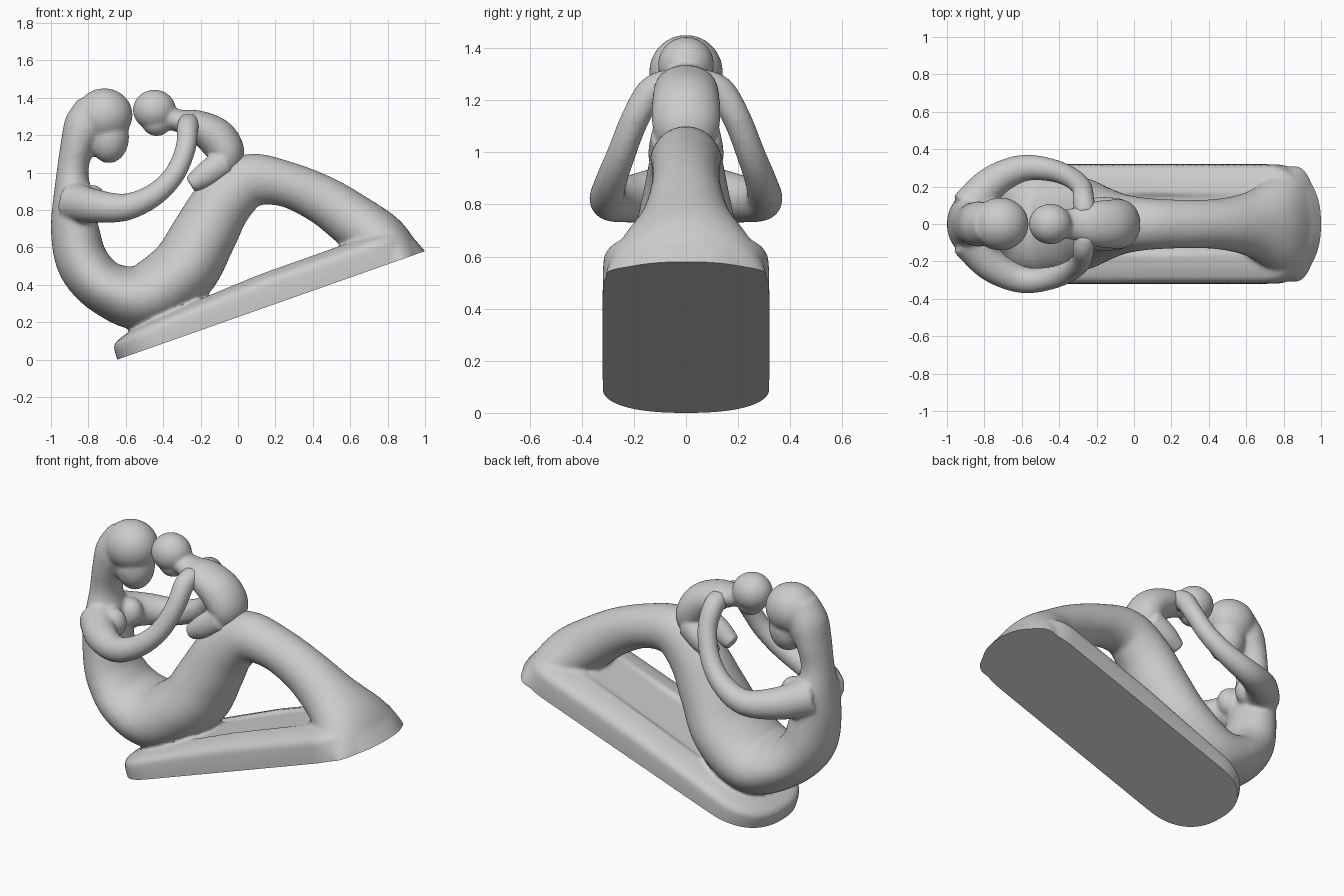
import bpy, bmesh, math
from mathutils import Vector, Matrix

if "Cube" in bpy.data.objects:
    bpy.data.objects.remove(bpy.data.objects["Cube"])

SLOPE = math.atan2(0.58, 1.645)
ORIGIN = Vector((-0.645, 0, 0))
U = Vector((math.cos(SLOPE), 0, math.sin(SLOPE)))     # along the tilted base
N = Vector((-math.sin(SLOPE), 0, math.cos(SLOPE)))    # out of the tilted base


def skin(bm, rings):
    """Bridge equal rings of points into a closed tube."""
    vs = [[bm.verts.new(p) for p in r] for r in rings]
    n = len(vs[0])
    for r0, r1 in zip(vs, vs[1:]):
        for i in range(n):
            bm.faces.new((r0[i], r0[(i + 1) % n], r1[(i + 1) % n], r1[i]))
    bm.faces.new(vs[0][::-1])
    bm.faces.new(vs[-1])


def spline(stations, steps=6):
    """Catmull-Rom through tuples of any length."""
    s = [Vector(p) for p in stations]
    s = [2 * s[0] - s[1]] + s + [2 * s[-1] - s[-2]]
    out = []
    for i in range(1, len(s) - 2):
        a, b, c, d = s[i - 1:i + 3]
        for k in range(steps):
            t = k / steps
            out.append(0.5 * (2 * b + (c - a) * t + (2 * a - 5 * b + 4 * c - d) * t * t
                              + (3 * b - a - 3 * c + d) * t ** 3))
    return out + [s[-2]]


def loft(bm, stations, ref=(0, 1, 0), n=28):
    """Stations are (x, y, z, in-plane radius, sideways radius)."""
    pts = spline(stations)
    pos = [Vector(p[:3]) for p in pts]
    rings = []
    for i, p in enumerate(pts):
        t = (pos[min(i + 1, len(pos) - 1)] - pos[max(i - 1, 0)]).normalized()
        r = Vector(ref)
        side = (r - t * r.dot(t)).normalized()
        up = side.cross(t)
        rings.append([pos[i] + up * p[3] * math.cos(a) + side * p[4] * math.sin(a)
                      for a in (2 * math.pi * k / n for k in range(n))])
    skin(bm, rings)


def ball(bm, centre, radii):
    m = Matrix.Translation(centre) @ Matrix.Diagonal((*radii, 1))
    bmesh.ops.create_uvsphere(bm, u_segments=32, v_segments=20, radius=1, matrix=m)


def blend(name, bm, voxel, smooth, flat_bottom=False):
    """Fuse overlapping parts into one smooth sculpted skin."""
    bmesh.ops.recalc_face_normals(bm, faces=bm.faces)
    raw = bpy.data.meshes.new(name + "_parts")
    bm.to_mesh(raw)
    bm.free()
    ob = bpy.data.objects.new(name, raw)
    bpy.context.collection.objects.link(ob)
    rm = ob.modifiers.new("fuse", 'REMESH')
    rm.mode, rm.voxel_size = 'VOXEL', voxel
    sm = ob.modifiers.new("soften", 'SMOOTH')
    sm.factor, sm.iterations = 0.5, smooth
    bpy.context.view_layer.update()
    mesh = bpy.data.meshes.new_from_object(ob.evaluated_get(bpy.context.evaluated_depsgraph_get()))
    ob.modifiers.clear()
    out = bmesh.new()
    out.from_mesh(mesh)
    if flat_bottom:
        bmesh.ops.bisect_plane(out, geom=out.verts[:] + out.edges[:] + out.faces[:],
                               plane_co=ORIGIN, plane_no=N, clear_inner=True)
        bmesh.ops.holes_fill(out, edges=[e for e in out.edges if e.is_boundary], sides=0)
        bmesh.ops.recalc_face_normals(out, faces=out.faces)
    for f in out.faces:
        f.smooth = True
    out.to_mesh(mesh)
    out.free()
    mesh.set_sharp_from_angle(angle=math.radians(50))
    ob.data = mesh
    mesh.name = name
    bpy.data.meshes.remove(raw)
    return ob


mother = bmesh.new()

# Tilted base slab with rounded ends and a crowned top
LENGTH, WIDTH, END = 1.744, 0.32, 0.29


def base_ring(height, inset, n=96):
    ring = []
    for k in range(n):
        a = 2 * math.pi * k / n
        c, s = math.cos(a), math.sin(a)
        cu = math.copysign(abs(c) ** 0.85, c)
        sv = math.copysign(abs(s) ** 0.85, s)
        mid = LENGTH / 2
        u = mid + (math.copysign(mid - END, c) if abs(c) > 1e-6 else 0) + cu * (END - inset)
        if c > 0:
            u -= max(height, -0.06) * 0.38 * c       # far end slants inwards
        thick = 0.62 + 0.38 * min(1, max(0, u / 0.55))
        h = height * thick if height > 0 else height
        ring.append(ORIGIN + U * u + N * h + Vector((0, sv * (WIDTH - inset), 0)))
    return ring


skin(mother, [base_ring(-0.06, 0), base_ring(0.05, 0), base_ring(0.115, 0.004),
              base_ring(0.145, 0.025), base_ring(0.165, 0.08), base_ring(0.18, 0.16)])

# Hair, back, hips, thighs, knees and shins in one sweep: x, z, thickness, half width
body = [(-0.77, 1.36, 0.09, 0.10), (-0.82, 1.25, 0.11, 0.12), (-0.86, 1.14, 0.09, 0.115),
        (-0.885, 1.00, 0.085, 0.105), (-0.88, 0.85, 0.11, 0.15), (-0.87, 0.68, 0.13, 0.17),
        (-0.825, 0.51, 0.14, 0.20), (-0.70, 0.38, 0.145, 0.25), (-0.50, 0.335, 0.18, 0.27),
        (-0.30, 0.47, 0.185, 0.255), (-0.185, 0.66, 0.175, 0.205), (-0.08, 0.84, 0.16, 0.165),
        (0.06, 0.955, 0.145, 0.14), (0.25, 0.94, 0.122, 0.13), (0.45, 0.855, 0.13, 0.135),
        (0.62, 0.74, 0.145, 0.175), (0.76, 0.63, 0.155, 0.26), (0.86, 0.53, 0.13, 0.31),
        (0.91, 0.44, 0.11, 0.31)]
loft(mother, [(x, 0, z, a, b) for x, z, a, b in body], n=40)

# Head and face
ball(mother, (-0.715, 0, 1.308), (0.152, 0.142, 0.143))
ball(mother, (-0.69, 0, 1.19), (0.108, 0.11, 0.14))

# Chest and arms curving round to the child's shoulders
arm = [(-0.88, 0.08, 0.84, 0.11), (-0.76, 0.22, 0.82, 0.09), (-0.60, 0.297, 0.815, 0.073),
       (-0.45, 0.29, 0.88, 0.062), (-0.34, 0.25, 0.99, 0.056), (-0.28, 0.195, 1.13, 0.055),
       (-0.27, 0.13, 1.235, 0.058), (-0.26, 0.05, 1.265, 0.06)]
for s in (1, -1):
    ball(mother, (-0.78, s * 0.08, 0.85), (0.075, 0.07, 0.085))
    loft(mother, [(x, s * y, z, r, r) for x, y, z, r in arm], ref=(1, 0, -1))

blend("mother_and_base", mother, 0.012, 8, flat_bottom=True)

# Child sitting on the knees
child = bmesh.new()
ball(child, (-0.447, 0, 1.335), (0.115, 0.108, 0.108))
ball(child, (-0.435, 0, 1.275), (0.082, 0.08, 0.08))
torso = [(-0.40, 1.30, 0.06, 0.07), (-0.31, 1.275, 0.062, 0.09), (-0.22, 1.25, 0.085, 0.12),
         (-0.12, 1.19, 0.105, 0.13), (-0.065, 1.11, 0.10, 0.13), (-0.07, 1.03, 0.08, 0.11)]
loft(child, [(x, 0, z, a, b) for x, z, a, b in torso])
for s in (1, -1):
    loft(child, [(-0.07, s * 0.07, 1.06, 0.075, 0.065), (-0.17, s * 0.085, 0.99, 0.068, 0.06),
                 (-0.255, s * 0.085, 0.935, 0.045, 0.045)])
blend("child", child, 0.010, 6)
